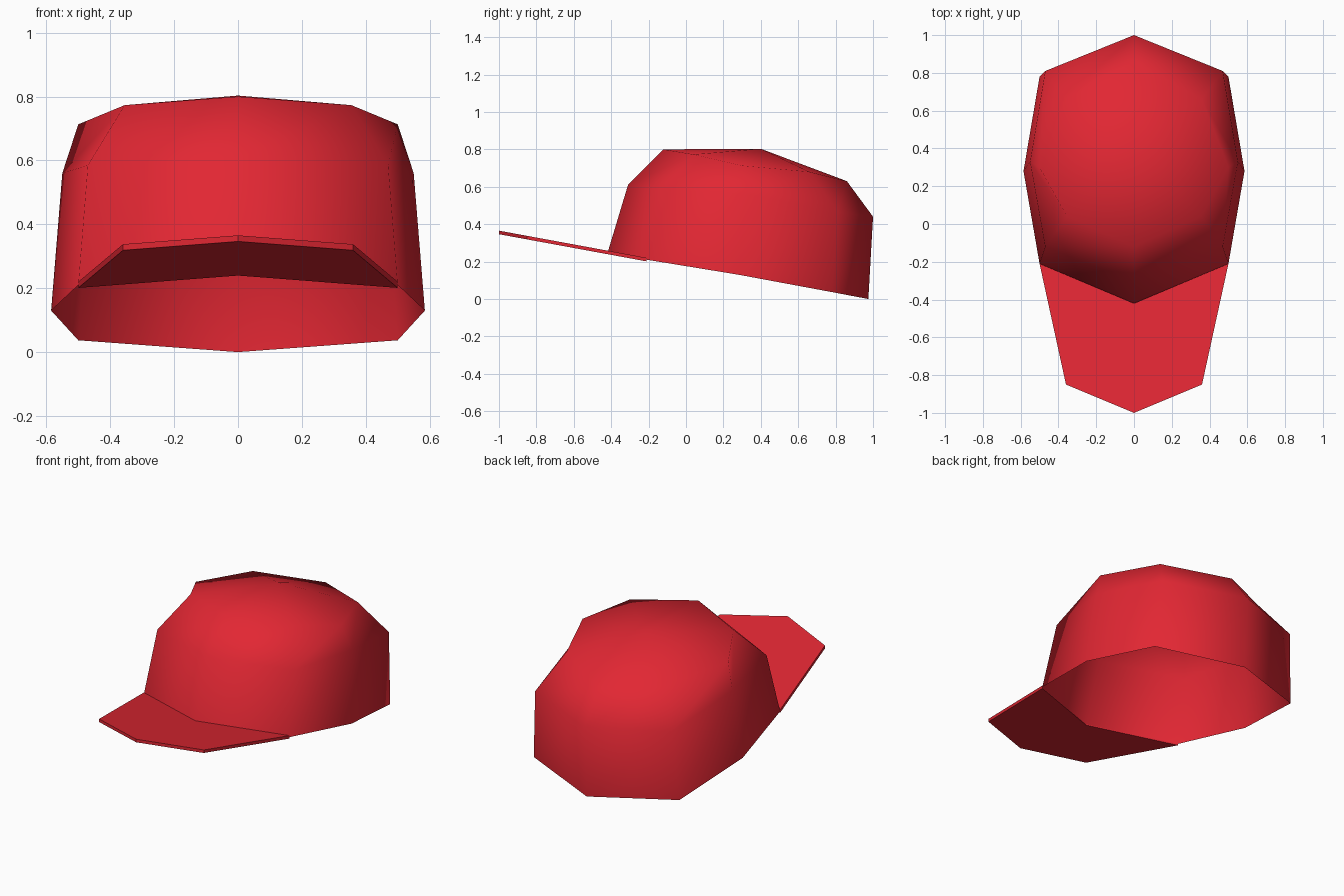
import bpy, bmesh, math

if "Cube" in bpy.data.objects:
    bpy.data.objects.remove(bpy.data.objects["Cube"])

red = bpy.data.materials.new("red_fabric")
red.diffuse_color = (0.76, 0.02, 0.033, 1)
red.use_nodes = True
red.node_tree.nodes["Principled BSDF"].inputs["Base Color"].default_value = red.diffuse_color


def ring_from_half(half):
    """Closed loop from right-half points running front centre to back centre."""
    return half + [(-x, y, z) for x, y, z in reversed(half[1:-1])]


def finish(bm, name, angle):
    bmesh.ops.recalc_face_normals(bm, faces=bm.faces)
    mesh = bpy.data.meshes.new(name)
    bm.to_mesh(mesh)
    bm.free()
    mesh.materials.append(red)
    ob = bpy.data.objects.new(name, mesh)
    bpy.context.collection.objects.link(ob)
    bpy.ops.object.select_all(action='DESELECT')
    ob.select_set(True)
    bpy.context.view_layer.objects.active = ob
    bpy.ops.object.shade_smooth_by_angle(angle=math.radians(angle))
    return ob


# Crown: eight-sided tilted rings, closed by a fan on top, open below
halves = [
    [(0, -0.42, 0.245), (0.5, -0.21, 0.21), (0.585, 0.28, 0.13), (0.5, 0.78, 0.037), (0, 0.975, 0)],
    [(0, -0.31, 0.61), (0.47, -0.12, 0.585), (0.55, 0.33, 0.56), (0.47, 0.81, 0.465), (0, 1.0, 0.44)],
    [(0, -0.12, 0.80), (0.355, 0.04, 0.773), (0.5, 0.30, 0.713), (0.36, 0.66, 0.68), (0, 0.86, 0.63)],
]
bm = bmesh.new()
rings = [[bm.verts.new(p) for p in ring_from_half(h)] for h in halves]
top = bm.verts.new((0, 0.40, 0.803))
for low, high in zip(rings, rings[1:]):
    for i in range(8):
        j = (i + 1) % 8
        bm.faces.new((low[i], low[j], high[j], high[i]))
for i in range(8):
    bm.faces.new((rings[-1][i], rings[-1][(i + 1) % 8], top))
finish(bm, "crown", 80)

# Brim: thin tilted plate in front of the crown, two panels meeting in the middle
bm = bmesh.new()
for s in (1, -1):
    outline = [(0, -0.42), (0.5, -0.21), (0.36, -0.85), (0, -1.0)]
    bm.faces.new([bm.verts.new((s * x, y, 0.201 - 0.184 * (y + 0.21))) for x, y in outline])
bmesh.ops.remove_doubles(bm, verts=bm.verts, dist=0.001)
ext = bmesh.ops.extrude_face_region(bm, geom=bm.faces[:], use_keep_orig=True)
for v in ext["geom"]:
    if isinstance(v, bmesh.types.BMVert):
        v.co.z += 0.019
finish(bm, "brim", 30)
